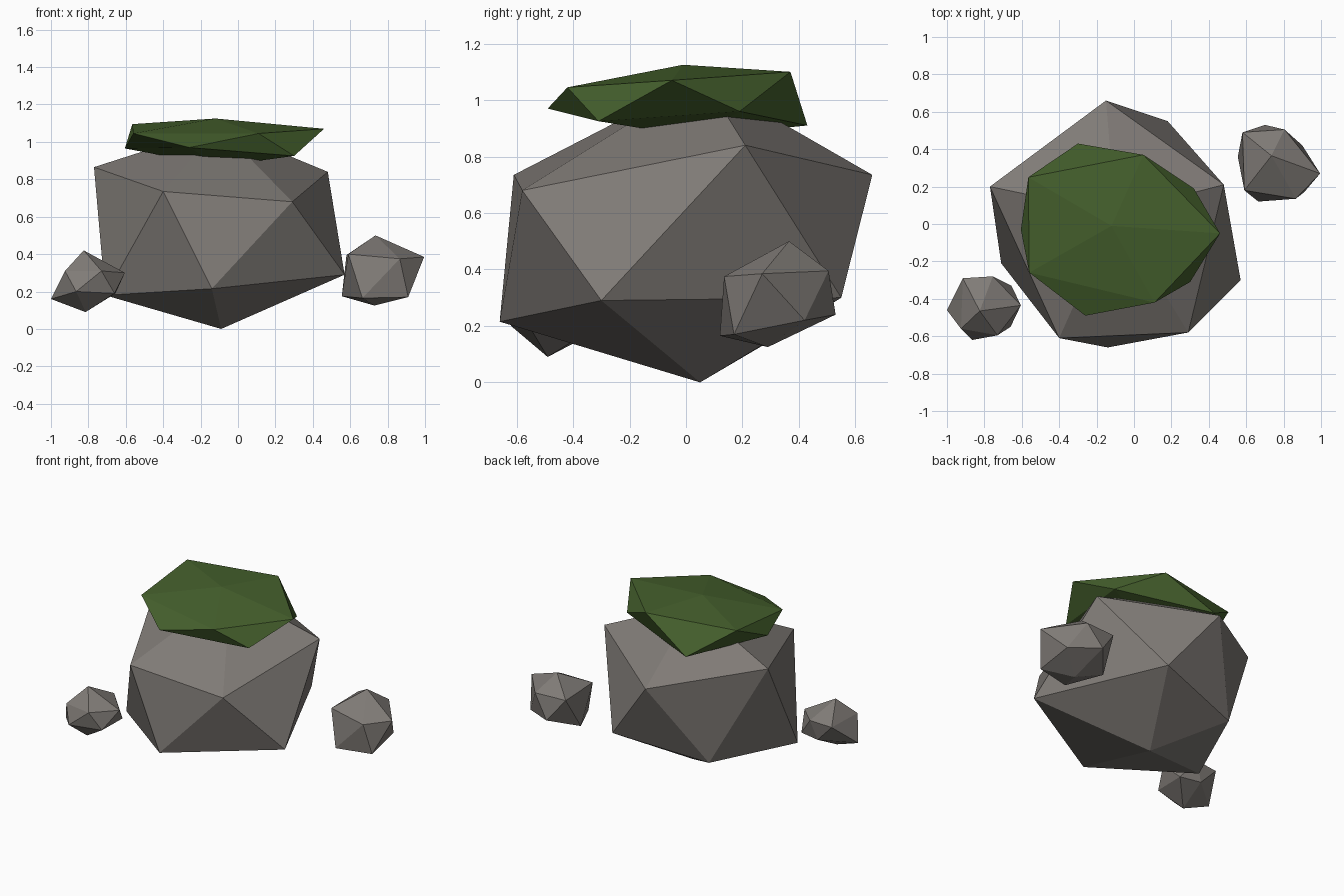
import bpy, bmesh


def material(name, rgb):
    m = bpy.data.materials.new(name)
    m.diffuse_color = (*rgb, 1.0)
    return m


stone = material("warm_grey_stone", (0.215, 0.198, 0.183))
moss = material("moss_green", (0.060, 0.118, 0.026))


def boulder(name, mat, bottom, lower, upper, top):
    """Irregular twenty-sided lump: two staggered five-point rings and two poles."""
    bm = bmesh.new()
    b, t = bm.verts.new(bottom), bm.verts.new(top)
    lo = [bm.verts.new(p) for p in lower]
    up = [bm.verts.new(p) for p in upper]
    for i in range(5):
        j = (i + 1) % 5
        for tri in ((b, lo[i], lo[j]), (lo[i], lo[j], up[i]),
                    (up[i], up[j], lo[j]), (t, up[i], up[j])):
            bm.faces.new(tri)
    bmesh.ops.recalc_face_normals(bm, faces=bm.faces)
    me = bpy.data.meshes.new(name)
    bm.to_mesh(me)
    bm.free()
    me.materials.append(mat)
    ob = bpy.data.objects.new(name, me)
    bpy.context.collection.objects.link(ob)
    return ob


# Large central rock
boulder("large_rock", stone, (-.09, .05, 0),
        [(.57, -.30, .29), (-.14, -.66, .215), (-.71, -.21, .18),
         (-.45, .39, .20), (.18, .55, .30)],
        [(.29, -.58, .68), (-.40, -.61, .735), (-.77, .20, .865),
         (-.15, .66, .735), (.48, .21, .84)],
        (-.10, .06, 1.08))

# Flattened moss cap on top
boulder("moss_cap", moss, (-.10, .03, .87),
        [(.30, -.31, .925), (-.26, -.49, .97), (-.605, -.03, .965),
         (-.30, .43, .91), (.32, .19, .96)],
        [(.11, -.42, 1.045), (-.56, -.26, 1.045), (-.565, .25, 1.095),
         (.05, .37, 1.10), (.46, -.05, 1.07)],
        (-.12, -.01, 1.125))

# Small rock on the right
boulder("right_small_rock", stone, (.73, .29, .125),
        [(.91, .17, .17), (.665, .12, .165), (.555, .36, .175),
         (.70, .53, .24), (.90, .42, .22)],
        [(.865, .135, .375), (.59, .18, .40), (.58, .49, .395),
         (.805, .505, .395), (.995, .27, .385)],
        (.735, .365, .50))

# Small rock on the left
boulder("left_small_rock", stone, (-.815, -.49, .09),
        [(-.66, -.55, .19), (-.865, -.62, .20), (-1.0, -.46, .16),
         (-.80, -.30, .19), (-.655, -.33, .19)],
        [(-.73, -.595, .31), (-.925, -.56, .31), (-.915, -.29, .31),
         (-.755, -.28, .32), (-.605, -.435, .30)],
        (-.825, -.465, .42))
